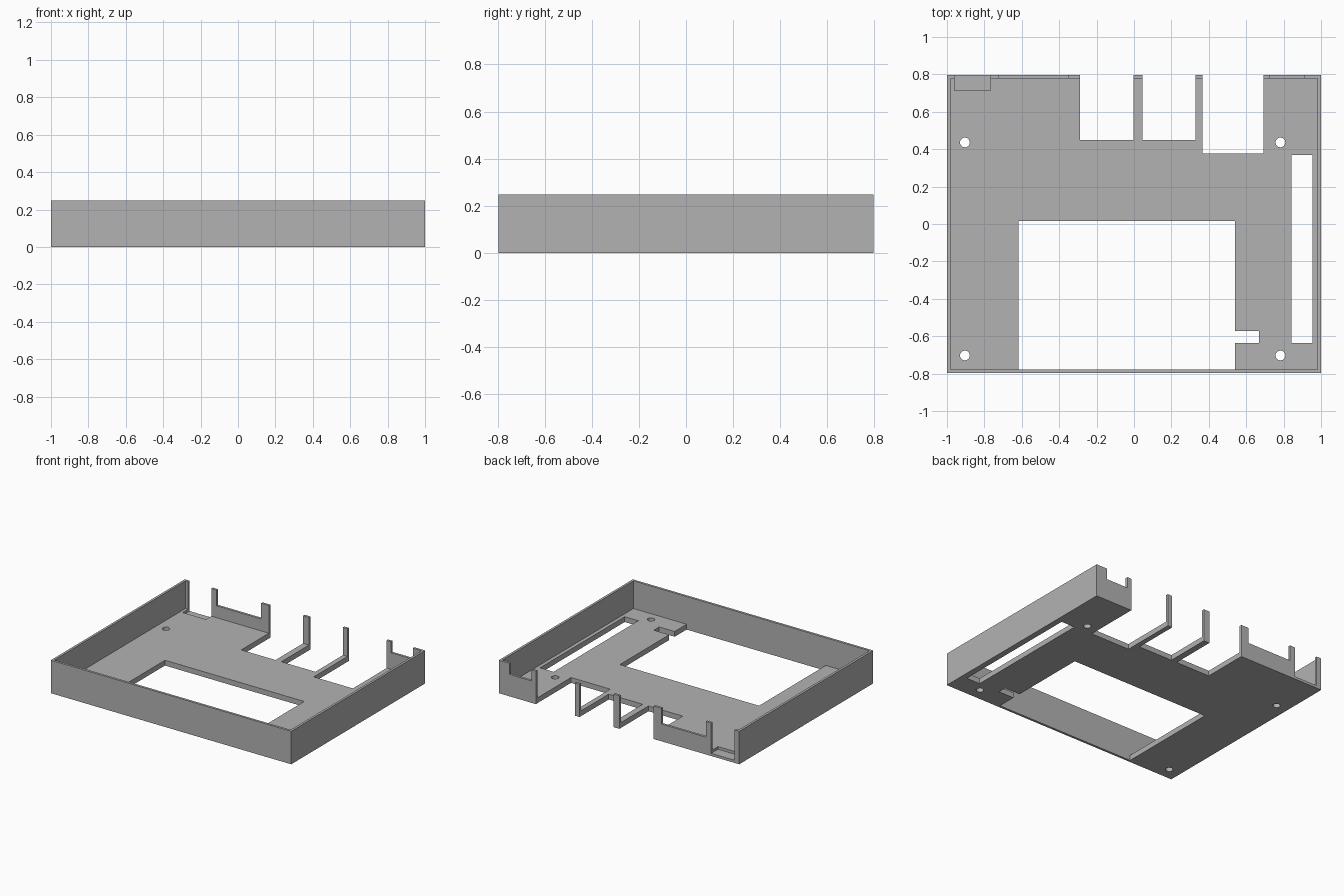
import bpy
import bmesh
from mathutils import Matrix, Vector

cube = bpy.data.objects.get("Cube")
if cube:
    bpy.data.objects.remove(cube, do_unlink=True)

WIDE, DEEP, TALL = 1.0, 0.796, 0.248   # half width, half depth, height
WALL, FLOOR = 0.018, 0.04
OUT = 0.1                              # cutter overshoot

grey = bpy.data.materials.new("light grey")
grey.use_nodes = True
grey.diffuse_color = (0.45, 0.45, 0.45, 1)
grey.node_tree.nodes["Principled BSDF"].inputs["Base Color"].default_value = grey.diffuse_color


def make_object(name, bm):
    mesh = bpy.data.meshes.new(name)
    bm.to_mesh(mesh)
    bm.free()
    mesh.materials.append(grey)
    obj = bpy.data.objects.new(name, mesh)
    bpy.context.collection.objects.link(obj)
    return obj


def box(name, x, y, z):
    bm = bmesh.new()
    low, high = Vector((x[0], y[0], z[0])), Vector((x[1], y[1], z[1]))
    place = Matrix.Translation((low + high) / 2) @ Matrix.Diagonal((*(high - low), 1))
    bmesh.ops.create_cube(bm, size=1, matrix=place)
    return make_object(name, bm)


def drill(name, x, y, radius):
    bm = bmesh.new()
    bmesh.ops.create_cone(bm, cap_ends=True, segments=24, radius1=radius, radius2=radius,
                          depth=0.4, matrix=Matrix.Translation((x, y, 0)))
    return make_object(name, bm)


def cut(target, cutter):
    cutter.hide_render = True
    mod = target.modifiers.new(cutter.name, 'BOOLEAN')
    mod.operation = 'DIFFERENCE'
    mod.solver = 'EXACT'
    mod.object = cutter
    bpy.context.view_layer.objects.active = target
    bpy.ops.object.modifier_apply(modifier=mod.name)
    bpy.data.objects.remove(cutter, do_unlink=True)


# Open tray with thin walls
tray = box("tray", (-WIDE, WIDE), (-DEEP, DEEP), (0, TALL))
inner_x, inner_y = WIDE - WALL, DEEP - WALL
cut(tray, box("cavity", (-inner_x, inner_x), (-inner_y, inner_y), (FLOOR, TALL + OUT)))

# Floor openings: display window, its side notch and the long slot
through = (-OUT, OUT)
cut(tray, box("window", (-0.618, 0.54), (-inner_y, 0.015), through))
cut(tray, box("window_notch", (0.5, 0.668), (-0.636, -0.572), through))
cut(tray, box("side_slot", (0.842, 0.955), (-0.636, 0.37), through))

# Connector bays cut through floor and back wall, leaving slim posts
for left, right, start in ((-0.288, -0.003, 0.45), (0.045, 0.328, 0.45), (0.366, 0.692, 0.377)):
    cut(tray, box("port_bay", (left, right), (start, DEEP + OUT), (-OUT, TALL + OUT)))

# Lowered stretches of the back wall
for left, right, bottom in ((-0.722, -0.353, 0.13), (0.727, 0.909, 0.165)):
    cut(tray, box("wall_notch", (left, right), (DEEP - 2 * WALL, DEEP + OUT), (bottom, TALL + OUT)))

# Corner socket recessed into the floor
cut(tray, box("socket_recess", (-0.96, -0.767), (0.715, DEEP + OUT), (FLOOR / 2, TALL + OUT)))

# Screw holes
for x in (-0.904, 0.783):
    for y in (-0.703, 0.436):
        cut(tray, drill("screw_hole", x, y, 0.026))
